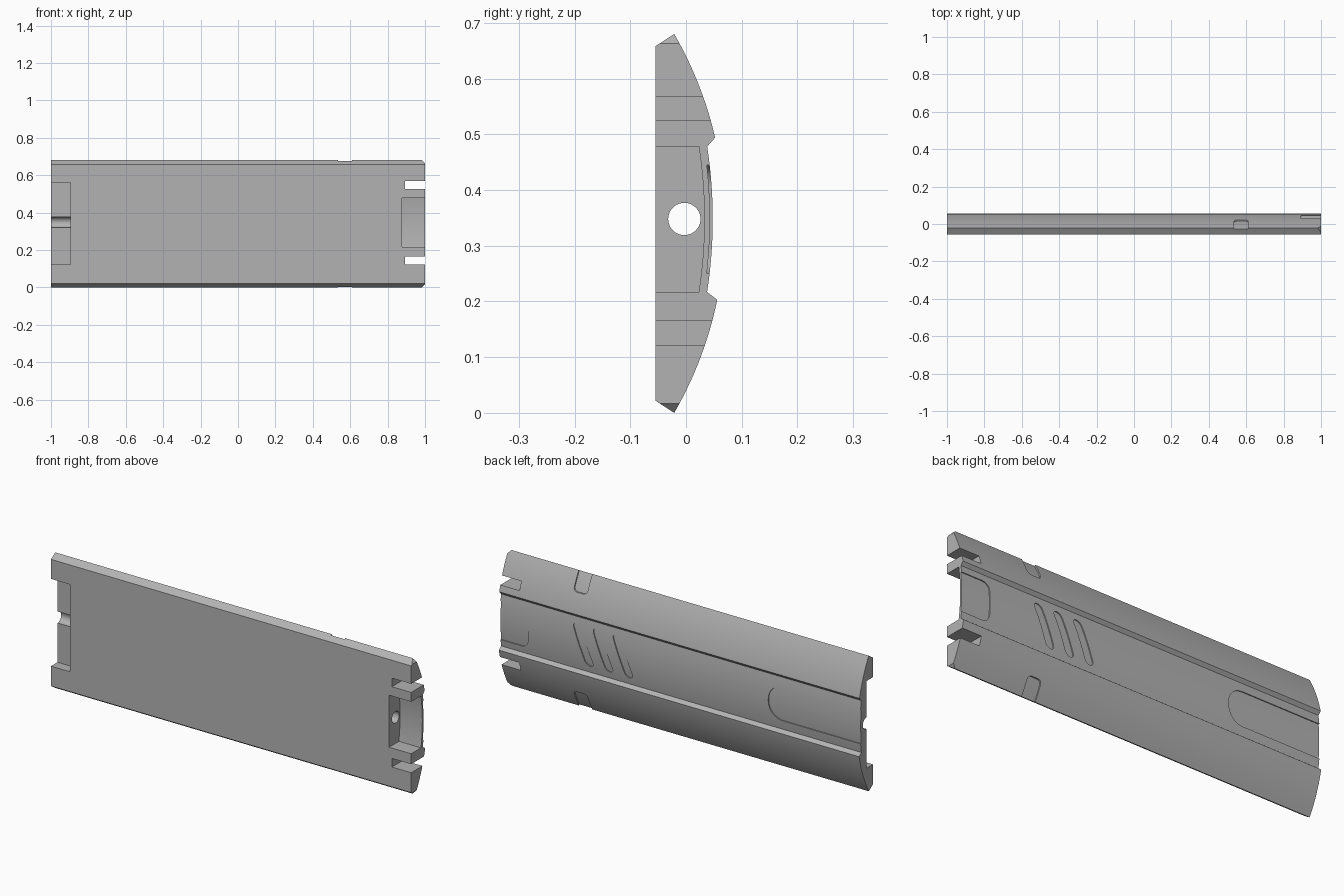
import bpy, bmesh, math
from mathutils import Matrix

cube = bpy.data.objects.get("Cube")
if cube:
    bpy.data.objects.remove(cube, do_unlink=True)

grey = bpy.data.materials.new("plain_grey")
grey.use_nodes = True
tone = (0.45, 0.45, 0.45, 1)
grey.diffuse_color = tone
grey.node_tree.nodes["Principled BSDF"].inputs["Base Color"].default_value = tone

MID = 0.348      # height of the bore and the recessed panel centre


def arc(z, apex, radius, centre):
    return apex - radius + math.sqrt(radius ** 2 - (z - centre) ** 2)


def outer(z):
    return arc(z, 0.07, 0.68, 0.34)


def panel(z):
    return arc(z, 0.048, 0.85, MID)


def spread(a, b, n):
    return [a + (b - a) * i / n for i in range(n + 1)]


def finish(bm, name):
    bmesh.ops.recalc_face_normals(bm, faces=bm.faces)
    mesh = bpy.data.meshes.new(name)
    bm.to_mesh(mesh)
    bm.free()
    obj = bpy.data.objects.new(name, mesh)
    bpy.context.collection.objects.link(obj)
    return obj


def loft(rings, name):
    """Solid joining equal rings of points, closed by end caps."""
    bm = bmesh.new()
    loops = [[bm.verts.new(p) for p in ring] for ring in rings]
    n = len(loops[0])
    for a, b in zip(loops, loops[1:]):
        for i in range(n):
            j = (i + 1) % n
            bm.faces.new((a[i], a[j], b[j], b[i]))
    bm.faces.new(loops[0])
    bm.faces.new(loops[-1])
    return finish(bm, name)


# Main plate: flat front, curved back with a sunken middle band
profile = [(-0.055, 0.022)]
profile += [(outer(z), z) for z in spread(0, 0.203, 20)]
profile += [(panel(z), z) for z in spread(0.217, 0.478, 20)]
profile += [(outer(z), z) for z in spread(0.494, 0.68, 20)]
profile += [(-0.055, 0.658)]
plate = loft([[(x, y, z) for y, z in profile] for x in (-1, 1)], "grip_plate")
cutters = []


def cut(name, rows, floor, cap):
    """Cutter made from rows (z, left x, right x), between two depths in y."""
    rings = [[(a, floor(z), z), (b, floor(z), z), (b, cap, z), (a, cap, z)]
             for z, a, b in rows]
    cutters.append(loft(rings, name))


def box_cut(name, x0, x1, z0, z1, floor, cap, n=1):
    cut(name, [(z, x0, x1) for z in spread(z0, z1, n)], floor, cap)


def rounded_rows(x0, x1, z0, z1, r, lean=0, n=8):
    """Rounded rectangle, optionally slanted along x as it rises."""
    rows = []
    mid = (z0 + z1) / 2
    turn = [math.pi / 2 * i / n for i in range(n + 1)]
    ends = [(z0 + r - r * math.cos(t), r - r * math.sin(t)) for t in turn]
    ends += [(z, 0) for z in spread(z0 + r, z1 - r, n)[1:-1]]
    ends += [(z1 - r + r * math.sin(t), r - r * math.cos(t)) for t in turn]
    for z, inset in ends:
        inset = min(inset, (x1 - x0) / 2 - 0.001)
        rows.append((z, x0 + inset + lean * (z - mid), x1 - inset + lean * (z - mid)))
    return rows


# End recess, end pocket and through slots
box_cut("end_recess", -1.1, -0.895, 0.122, 0.56, lambda z: -0.004, -0.1)
box_cut("end_pocket", 0.877, 1.1, 0.217, 0.478,
        lambda z: panel(z) - 0.015, -0.1, 16)
for z in (0.122, 0.525):
    box_cut("through_slot", 0.893, 1.1, z, z + 0.043, lambda z: 0.1, -0.1)

# Shallow marks in the sunken band
shallow = lambda z: panel(z) - 0.005
cut("tongue_recess", rounded_rows(0.845, 1.2, 0.25, 0.445, 0.04), shallow, 0.1)
cut("long_recess", rounded_rows(-1.2, -0.49, 0.262, 0.434, 0.08), shallow, 0.1)
for x in (0.54, 0.43, 0.32):
    cut("finger_groove", rounded_rows(x - 0.022, x + 0.022, 0.25, 0.445, 0.021, 0.4),
        shallow, 0.1)

# Thumb notches and clipped corners on the two long edges
notch = lambda z: outer(z) - 0.007
cut("upper_notch", rounded_rows(0.535, 0.61, 0.59, 0.75, 0.02), notch, 0.1)
cut("lower_notch", rounded_rows(0.535, 0.61, -0.07, 0.09, 0.02), notch, 0.1)
for edge, way in ((0.68, 1), (0, -1)):
    corner = [(1.01, edge - way * 0.027), (1.01, edge + way * 0.01),
              (0.973, edge + way * 0.01)]
    cutters.append(loft([[(x, y, z) for x, z in corner] for y in (-0.1, 0.1)],
                        "corner_clip"))

# Bore running the whole length
bm = bmesh.new()
bmesh.ops.create_cone(bm, cap_ends=True, segments=40, radius1=0.029, radius2=0.029, depth=2.2,
                      matrix=Matrix.Translation((0, -0.003, MID)) @ Matrix.Rotation(math.pi / 2, 4, "Y"))
cutters.append(finish(bm, "bore"))

# Carve the plate and drop the cutters
for cutter in cutters:
    cutter.hide_render = True
    mod = plate.modifiers.new(cutter.name, "BOOLEAN")
    mod.operation = "DIFFERENCE"
    mod.solver = "EXACT"
    mod.object = cutter
graph = bpy.context.evaluated_depsgraph_get()
carved = bpy.data.meshes.new_from_object(plate.evaluated_get(graph))
plate.modifiers.clear()
plate.data = carved
for cutter in cutters:
    bpy.data.objects.remove(cutter, do_unlink=True)

carved.materials.clear()
carved.materials.append(grey)
bpy.ops.object.select_all(action="DESELECT")
plate.select_set(True)
bpy.context.view_layer.objects.active = plate
bpy.ops.object.shade_smooth_by_angle(angle=math.radians(25))
